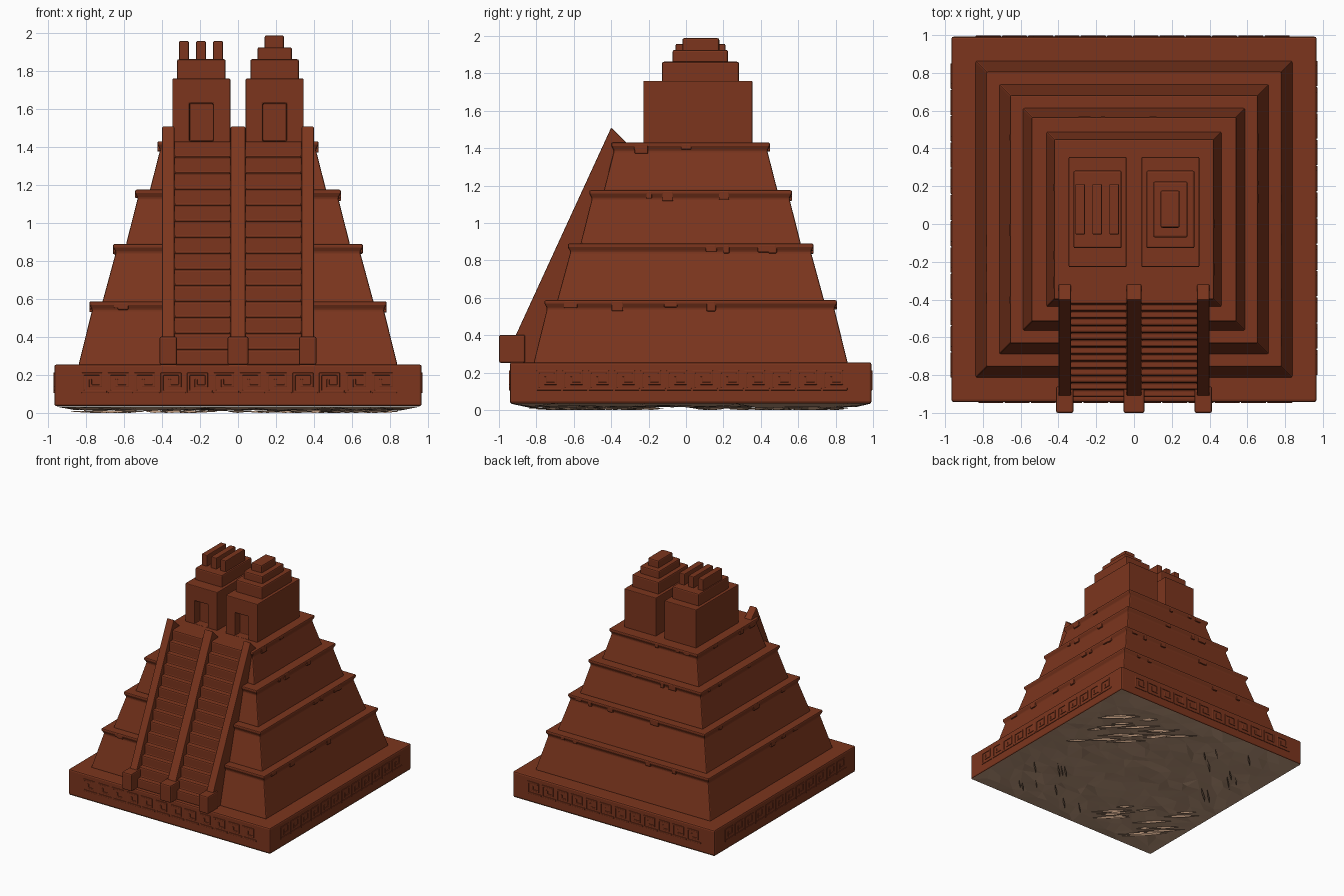
import bpy, bmesh, math, random
from mathutils import Matrix, Vector

random.seed(7)
if "Cube" in bpy.data.objects:
    bpy.data.objects.remove(bpy.data.objects["Cube"])

CY = 0.025          # centre of the pyramid in y
HALF = 0.967        # half width of the plinth


def material(name, rgb):
    m = bpy.data.materials.new(name)
    m.use_nodes = True
    m.diffuse_color = (*rgb, 1)
    bsdf = m.node_tree.nodes["Principled BSDF"]
    bsdf.inputs["Base Color"].default_value = (*rgb, 1)
    bsdf.inputs["Roughness"].default_value = 0.9
    return m


RED = material("terracotta_red", (0.2, 0.036, 0.0125))
EARTH = material("tan_earth", (0.52, 0.325, 0.21))


def finish(bm, name, mat=RED, bevel=0.0):
    bmesh.ops.recalc_face_normals(bm, faces=bm.faces)
    me = bpy.data.meshes.new(name)
    bm.to_mesh(me)
    bm.free()
    ob = bpy.data.objects.new(name, me)
    bpy.context.collection.objects.link(ob)
    me.materials.append(mat)
    if bevel:
        b = ob.modifiers.new("soft_edges", "BEVEL")
        b.width, b.segments, b.limit_method = bevel, 2, "ANGLE"
    return ob


def add_box(bm, lo, hi, turn=Matrix()):
    lo, hi = Vector(lo), Vector(hi)
    size = Matrix.Diagonal((*(hi - lo), 1))
    bmesh.ops.create_cube(bm, size=1, matrix=turn @ Matrix.Translation((lo + hi) / 2) @ size)


def box(name, x0, x1, y0, y1, z0, z1, bevel=0.01):
    bm = bmesh.new()
    add_box(bm, (x0, y0, z0), (x1, y1, z1))
    return finish(bm, name, RED, bevel)


def add_prism(bm, points, push):
    """Outline of 3D points pushed along a vector."""
    face = bm.faces.new([bm.verts.new(p) for p in points])
    new = bmesh.ops.extrude_face_region(bm, geom=[face])["geom"]
    bmesh.ops.translate(bm, vec=push, verts=[v for v in new if isinstance(v, bmesh.types.BMVert)])


def extrude_x(name, profile, x0, x1, bevel):
    """Side profile of (y, z) points pushed along x."""
    bm = bmesh.new()
    add_prism(bm, [(x0, y, z) for y, z in profile], (x1 - x0, 0, 0))
    return finish(bm, name, RED, bevel)


def square_loft(name, rings, bevel):
    """Stack of square rings given as (half width, z)."""
    bm = bmesh.new()
    loops = [[bm.verts.new((sx * h, CY + sy * h, z))
              for sx, sy in ((-1, -1), (1, -1), (1, 1), (-1, 1))] for h, z in rings]
    for a, b in zip(loops, loops[1:]):
        for i in range(4):
            j = (i + 1) % 4
            bm.faces.new((a[i], a[j], b[j], b[i]))
    bm.faces.new(loops[0][::-1])
    bm.faces.new(loops[-1])
    return finish(bm, name, RED, bevel)


def side_turn(k):
    """Places front-side geometry, built around the origin, on side k."""
    return Matrix.Translation((0, CY, 0)) @ Matrix.Rotation(k * math.pi / 2, 4, "Z")


# Plinth
square_loft("plinth", [(HALF, 0.035), (HALF, 0.255)], 0.012)

# Meander relief around the plinth: one hooked outline, repeated
unit, b, w, h, r, c = 0.139, 0.014, 0.109, 0.107, 0.03, 0.04
hook = [(0, 0), (unit - 0.006, 0), (unit - 0.006, b), (b, b), (b, h - b), (w - b, h - b),
        (w - b, r + b), (c + b, r + b), (c + b, r + 0.043), (c, r + 0.043), (c, r),
        (w, r), (w, h), (0, h)]
bm = bmesh.new()
for k in range(4):
    turn = side_turn(k)
    for n in range(12):
        s = (n - 6) * unit + 0.01
        add_prism(bm, [turn @ Vector((s + x, -HALF - 0.005, 0.105 + z)) for x, z in hook],
                  turn.to_3x3() @ Vector((0, 0.015, 0)))
finish(bm, "meander_relief", RED, 0.003)

# Four sloping tiers flaring into a lip, with a few worn lumps beneath it
tiers = [(0.84, 0.768, 0.25, 0.587), (0.715, 0.643, 0.58, 0.89),
         (0.59, 0.528, 0.885, 1.175), (0.465, 0.41, 1.17, 1.43)]
lumps = bmesh.new()
for n, (bottom, top, z0, z1) in enumerate(tiers):
    lip = top + 0.014
    square_loft(f"tier_{n + 1}", [(bottom, z0), (top, z1 - 0.045), (lip, z1 - 0.018), (lip, z1)], 0.008)
    for k in range(4):
        for _ in range(int(5 * top) + 1):
            s = random.uniform(-top + 0.06, top - 0.06)
            wide, drop = random.uniform(0.015, 0.04), random.uniform(0.035, 0.06)
            if k == 0 and abs(s) < 0.45:
                continue
            add_box(lumps, (s - wide, -lip - 0.001, z1 - drop), (s + wide, -top + 0.03, z1 - 0.004),
                    side_turn(k))
finish(lumps, "worn_lip_lumps", RED, 0.006)

# Twin stairways
STEPS = 14
y0, y1, z0, z1 = -0.915, -0.385, 0.25, 1.43
profile = [(-0.3, z0)]
for i in range(STEPS):
    y = y0 + (y1 - y0) * i / STEPS
    profile += [(y, z0 + (z1 - z0) * i / STEPS), (y, z0 + (z1 - z0) * (i + 1) / STEPS)]
profile.append((-0.3, z1))
for name, xa, xb in (("right_stairway", -0.34, -0.035), ("left_stairway", 0.035, 0.34)):
    extrude_x(name, profile, xa, xb, 0.01)

# Balustrades with foot blocks
ramp = [(-0.3, 0.25), (-0.91, 0.25), (-0.91, 0.40), (-0.40, 1.51), (-0.315, 1.425)]
for name, x, wide, foot in (("right", -0.367, 0.033, 0.046), ("middle", 0, 0.039, 0.055),
                            ("left", 0.367, 0.033, 0.046)):
    extrude_x(name + "_balustrade", ramp, x - wide, x + wide, 0.006)
    box(name + "_balustrade_foot", x - foot, x + foot, -1.0, -0.86, 0.252, 0.402)

# Temples with recessed doorways
for name, cx in (("right", -0.193), ("left", 0.193)):
    body = box(name + "_temple_body", cx - 0.153, cx + 0.153, -0.228, 0.355, 1.42, 1.76)
    cutter = box(name + "_doorway_cutter", cx - 0.062, cx + 0.062, -0.3, -0.16, 1.432, 1.63, 0)
    cutter.hide_render = True
    cutter.hide_viewport = True
    cut = body.modifiers.new("doorway", "BOOLEAN")
    cut.operation, cut.solver, cut.object = "DIFFERENCE", "EXACT", cutter
    body.modifiers.move(1, 0)
    box(name + "_temple_roof", cx - 0.128, cx + 0.128, -0.128, 0.283, 1.75, 1.862)

# Roof crest: three bars on one temple, stepped blocks on the other
for n in range(3):
    x = -0.285 + 0.09 * n
    box(f"crest_bar_{n + 1}", x - 0.026, x + 0.026, -0.055, 0.21, 1.85, 1.957, 0.006)
box("stepped_crest_lower", 0.102, 0.284, -0.072, 0.225, 1.85, 1.925)
box("stepped_crest_upper", 0.14, 0.242, -0.02, 0.178, 1.915, 1.988)

# Rough underside, sinking from the plinth rim
bm = bmesh.new()
bmesh.ops.create_grid(bm, x_segments=16, y_segments=16, size=HALF - 0.004,
                      matrix=Matrix.Translation((0, CY, 0)))
for v in bm.verts:
    if max(abs(v.co.x), abs(v.co.y - CY)) > HALF - 0.02:
        v.co.z = 0.034
    else:
        v.co += Vector((random.uniform(-0.04, 0.04), random.uniform(-0.04, 0.04),
                        random.uniform(0.01, 0.03)))
bmesh.ops.triangulate(bm, faces=bm.faces)
underside = finish(bm, "rough_underside", EARTH)

# Tilted slivers towards the corners of the underside
bm = bmesh.new()
for k, lean in enumerate((1, -1, -1, 1)):
    across = Matrix.Rotation(math.pi * (0.25 + k / 2), 3, "Z") @ Vector((1, 0, 0))
    along = Vector((-across.y, across.x, 0))
    main = k % 2 == 0
    for _ in range(22 if main else 10):
        u = random.uniform(0.5, 1.0)
        mid = Vector((0, CY, 0.007)) + across * u
        mid += along * random.uniform(-0.8, 0.8) * (1.15 - u)
        length = random.uniform(0.07, 0.2 if main else 0.12)
        side = across * random.uniform(0.005, 0.01) + Vector((0, 0, 0.007 * lean))
        bm.faces.new([bm.verts.new(p) for p in (
            mid - along * length, mid - side, mid + along * length, mid + side)])
slivers = finish(bm, "underside_slivers", EARTH)

# Both face downwards
for ob in (underside, slivers):
    for p in ob.data.polygons:
        if p.normal.z > 0:
            p.flip()
